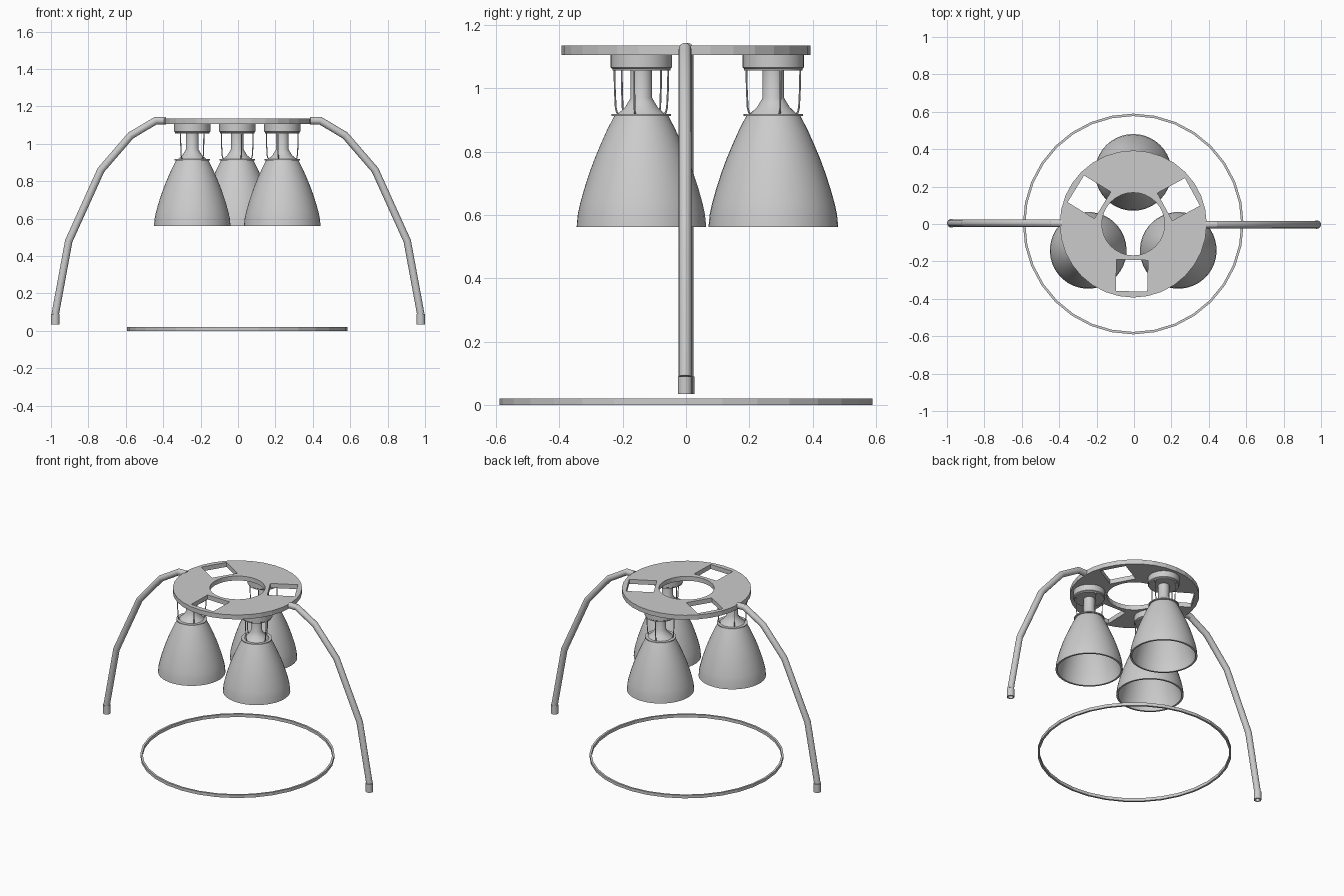
import bpy, bmesh
from math import sin, cos, pi, radians
from mathutils import Vector, Matrix

if "Cube" in bpy.data.objects:
    bpy.data.objects.remove(bpy.data.objects["Cube"])

CX = -0.004  # shared vertical axis of the fixture


def finish(name, bm, angle=35):
    bmesh.ops.recalc_face_normals(bm, faces=bm.faces)
    me = bpy.data.meshes.new(name)
    bm.to_mesh(me)
    bm.free()
    ob = bpy.data.objects.new(name, me)
    bpy.context.collection.objects.link(ob)
    if angle:
        bpy.ops.object.select_all(action='DESELECT')
        ob.select_set(True)
        bpy.context.view_layer.objects.active = ob
        bpy.ops.object.shade_smooth_by_angle(angle=radians(angle))
    return ob


def lathe(name, profile, n, closed=False, angle=35):
    """Revolve (radius, z) points about z; closed joins last point to first."""
    bm = bmesh.new()
    rings = []
    for r, z in profile:
        if r == 0:
            rings.append([bm.verts.new((0, 0, z))] * n)
        else:
            rings.append([bm.verts.new((r * cos(2 * pi * i / n), r * sin(2 * pi * i / n), z))
                          for i in range(n)])
    pairs = list(zip(rings, rings[1:])) + ([(rings[-1], rings[0])] if closed else [])
    for a, b in pairs:
        for i in range(n):
            j = (i + 1) % n
            bm.faces.new(list(dict.fromkeys((a[i], a[j], b[j], b[i]))))
    return finish(name, bm, angle)


def tube(name, path, radii, n, cap_end=True):
    """Sweep a circle along a path lying in the xz plane, mitred at the bends."""
    bm = bmesh.new()
    pts = [Vector(p) for p in path]
    side = Vector((0, 1, 0))
    rings = []
    for k, p in enumerate(pts):
        d0 = (p - pts[k - 1]).normalized() if k else (pts[1] - p).normalized()
        d1 = (pts[k + 1] - p).normalized() if k < len(pts) - 1 else d0
        t = (d0 + d1).normalized()
        up = t.cross(side) / max(t.dot(d0), 0.5)
        rings.append([bm.verts.new(p + radii[k] * (up * cos(2 * pi * i / n) + side * sin(2 * pi * i / n)))
                      for i in range(n)])
    for a, b in zip(rings, rings[1:]):
        for i in range(n):
            j = (i + 1) % n
            bm.faces.new((a[i], a[j], b[j], b[i]))
    bm.faces.new(rings[0])
    if cap_end:
        bm.faces.new(rings[-1])
    return finish(name, bm, 20)


# Floor ring
floor_ring = lathe("floor_ring", [(0.59, 0), (0.59, 0.02), (0.577, 0.02), (0.577, 0)], 32, True, 0)
floor_ring.location.x = CX

# Top plate with a round centre and three square windows
plate = lathe("top_plate", [(0.393, 1.106), (0.393, 1.136), (0.168, 1.136), (0.168, 1.106)], 32, True, 0)
bm = bmesh.new()
for a in (28.5, 148.5, 268.5):
    m = (Matrix.Rotation(radians(a), 4, 'Z') @ Matrix.Translation((0.276, 0, 1.12))
         @ Matrix.Diagonal((0.168, 0.168, 0.2, 1)))
    bmesh.ops.create_cube(bm, size=1, matrix=m)
cutter = finish("window_cutter", bm, 0)
cutter.hide_render = True
mod = plate.modifiers.new("windows", 'BOOLEAN')
mod.operation, mod.solver, mod.object = 'DIFFERENCE', 'EXACT', cutter
bpy.context.view_layer.objects.active = plate
bpy.ops.object.modifier_apply(modifier=mod.name)
bpy.data.objects.remove(cutter)
plate.location.x = CX

# One lamp: mount, neck, shade and wire hangers, built around z
mount = lathe("lamp_mount", [(0, 1.107), (0.097, 1.107), (0.097, 1.066), (0.092, 1.062),
                             (0.092, 1.056), (0, 1.056)], 32)
neck = lathe("lamp_neck", [(0, 1.06), (0.034, 1.06), (0.034, 0.97), (0.052, 0.94), (0.076, 0.918),
                           (0, 0.918)], 32)
outer = [(0.086, 0.912), (0.107, 0.872), (0.128, 0.825), (0.147, 0.78), (0.163, 0.737),
         (0.181, 0.682), (0.194, 0.635), (0.201, 0.603), (0.205, 0.562)]
inner = [(r - 0.012, z) for r, z in reversed(outer[:-1])]
shade = lathe("lamp_shade", [(0, 0.919), (0.094, 0.919), (0.094, 0.912)] + outer
              + [(0.193, 0.562)] + inner + [(0, 0.9)], 40)
wire_path = [(0.088, 0, 1.06), (0.087, 0, 1.0), (0.084, 0, 0.94), (0.08, 0, 0.924), (0.072, 0, 0.917)]
wires = []
for k in range(4):
    w = tube(f"lamp_wire_{k + 1}", wire_path, [0.003] * 5, 6)
    w.data.transform(Matrix.Rotation(radians(15 + 90 * k), 4, 'Z'))
    wires.append(w)

# Three lamps spaced around the plate
parts = [mount, neck, shade] + wires
for k, a in enumerate((90, 210, 330)):
    for p in parts:
        ob = p
        if k:
            ob = p.copy()
            ob.name = f"{p.name}_{'bc'[k - 1]}"
            bpy.context.collection.objects.link(ob)
        ob.location = (CX + 0.278 * cos(radians(a)), 0.278 * sin(radians(a)) - 0.002, 0)
        ob.rotation_euler.z = radians(a - 90)

# Bent legs with hollow feet, one on each side
leg_path = [(0.385, 0, 1.124), (0.44, 0, 1.124), (0.573, 0, 1.045), (0.733, 0, 0.86),
            (0.905, 0, 0.48), (0.977, 0, 0.09)]
for side, s, y in (("right", 0, -0.003), ("left", pi, 0.004)):
    leg = tube(f"{side}_leg", leg_path, [0.02] * 6, 16)
    foot = lathe(f"{side}_foot", [(0, 0.09), (0.023, 0.09), (0.023, 0.034), (0.016, 0.034),
                                  (0.016, 0.075), (0, 0.075)], 16)
    foot.data.transform(Matrix.Translation((0.977, 0, 0)))
    for ob in (leg, foot):
        ob.rotation_euler.z = s
        ob.location = (0, y, 0)
